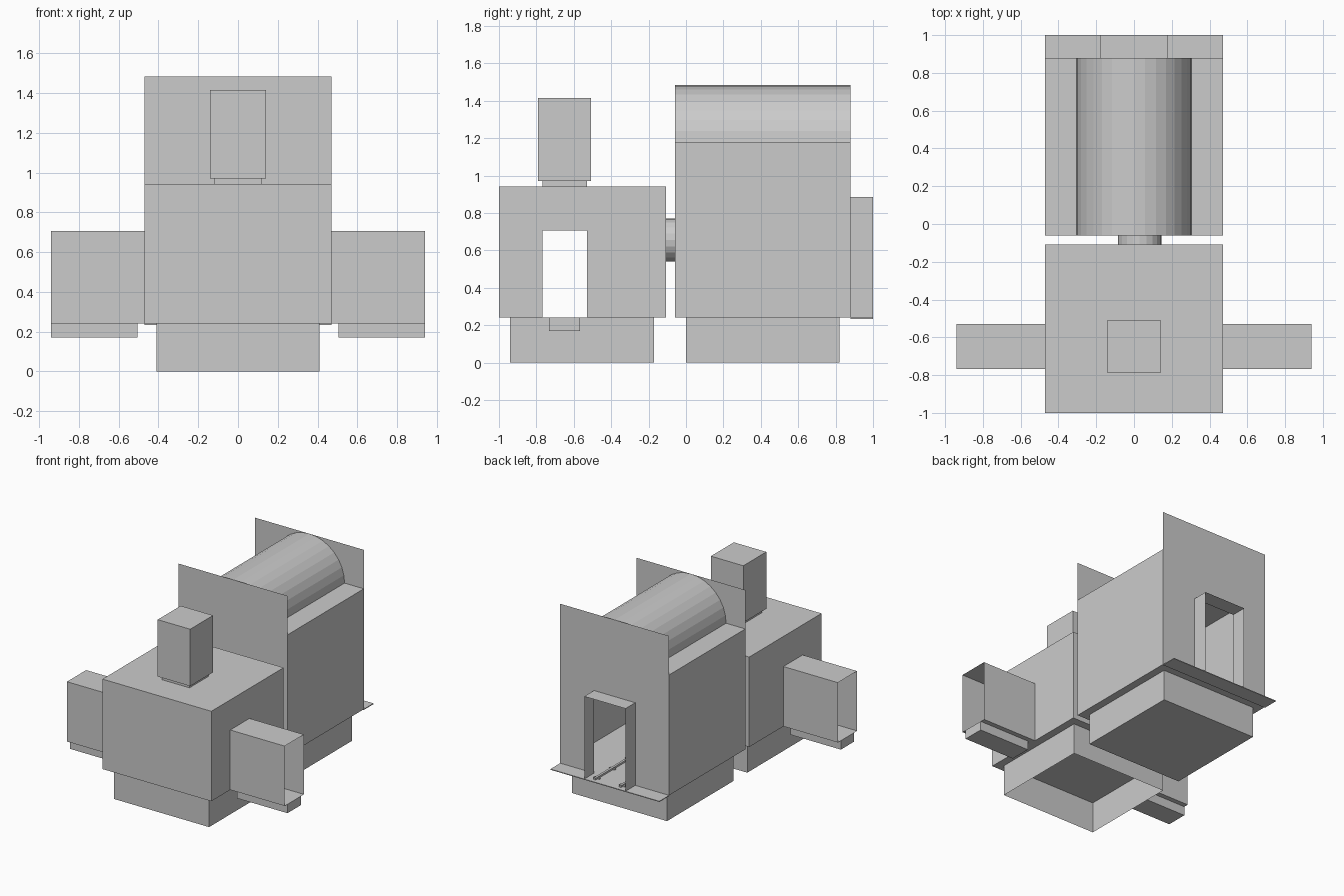
import bpy, bmesh, math

if "Cube" in bpy.data.objects:
    bpy.data.objects.remove(bpy.data.objects["Cube"])

grey = bpy.data.materials.new("plain_grey")
grey.diffuse_color = (0.6, 0.6, 0.6, 1)
grey.use_nodes = True
grey.node_tree.nodes["Principled BSDF"].inputs["Base Color"].default_value = grey.diffuse_color


def make(name, faces):
    """Mesh object from a list of polygons (each a list of points)."""
    bm = bmesh.new()
    for f in faces:
        bm.faces.new([bm.verts.new(p) for p in f])
    bmesh.ops.remove_doubles(bm, verts=bm.verts, dist=1e-5)
    bmesh.ops.recalc_face_normals(bm, faces=bm.faces)
    me = bpy.data.meshes.new(name)
    bm.to_mesh(me)
    bm.free()
    me.materials.append(grey)
    ob = bpy.data.objects.new(name, me)
    bpy.context.collection.objects.link(ob)
    return ob


def box_faces(x0, x1, y0, y1, z0, z1, skip=""):
    """Box sides; skip letters: l r (x), f b (y), d u (z)."""
    q = {
        "l": [(x0, y0, z0), (x0, y0, z1), (x0, y1, z1), (x0, y1, z0)],
        "r": [(x1, y0, z0), (x1, y1, z0), (x1, y1, z1), (x1, y0, z1)],
        "f": [(x0, y0, z0), (x1, y0, z0), (x1, y0, z1), (x0, y0, z1)],
        "b": [(x0, y1, z0), (x0, y1, z1), (x1, y1, z1), (x1, y1, z0)],
        "d": [(x0, y0, z0), (x0, y1, z0), (x1, y1, z0), (x1, y0, z0)],
        "u": [(x0, y0, z1), (x1, y0, z1), (x1, y1, z1), (x0, y1, z1)],
    }
    return [f for k, f in q.items() if k not in skip]


def arch(a0, a1, h0, b0, b1, h1, z0, place):
    """Wall a0..a1 up to h0 with a doorway b0..b1 up to h1."""
    pts = [(a0, z0), (b0, z0), (b0, h1), (b1, h1), (b1, z0), (a1, z0), (a1, h0), (a0, h0)]
    return [place(a, z) for a, z in pts]


def tube(name, cx, cz, r, y0, y1, n, a0, a1):
    """Open round shell running along y."""
    ring = [(cx + r * math.cos(a0 + (a1 - a0) * i / n),
             cz + r * math.sin(a0 + (a1 - a0) * i / n)) for i in range(n + 1)]
    return make(name, [[(p[0], y0, p[1]), (q[0], y0, q[1]), (q[0], y1, q[1]), (p[0], y1, p[1])]
                       for p, q in zip(ring, ring[1:])])


W, Z = 0.47, 0.24

# Front chamber: hollow, with doorways through both sides
front = box_faces(-W, W, -1.0, -0.108, Z, 0.942, "lr")
for x in (-W, W):
    front.append(arch(-1.0, -0.108, 0.942, -0.767, -0.53, 0.707, Z, lambda a, z, x=x: (x, a, z)))
make("front_chamber", front)
make("front_base", box_faces(-0.41, 0.41, -0.942, -0.17, 0, Z, "du"))

# Side passages with supports beneath
for name, s in (("left", -1), ("right", 1)):
    a, b = sorted((s * W, s * 0.94))
    make(name + "_passage", box_faces(a, b, -0.767, -0.53, Z, 0.707, "lr"))
    a, b = sorted((s * 0.505, s * 0.94))
    make(name + "_passage_support", box_faces(a, b, -0.732, -0.567, 0.17, Z))

# Tower on the roof
make("tower_neck", box_faces(-0.118, 0.118, -0.767, -0.53, 0.942, 0.97, "du"))
make("tower", box_faces(-0.14, 0.14, -0.79, -0.507, 0.97, 1.414))

# Rear hall with tall end walls, doorway at the back
rear = box_faces(-W, W, -0.06, 0.88, Z, 1.18, "fb")
make("rear_hall", rear)
make("hall_front_wall", [[(-W, -0.06, Z), (W, -0.06, Z), (W, -0.06, 1.484), (-W, -0.06, 1.484)]])
make("hall_back_wall", [arch(-W, W, 1.484, -0.178, 0.178, 0.885, Z, lambda a, z: (a, 0.88, z))])
make("rear_base", box_faces(-0.41, 0.41, 0.0, 0.82, 0, Z))

# Barrel roof and connecting pipe
tube("barrel_roof", 0, 1.18, 0.304, -0.06, 0.88, 16, 0, math.pi)
tube("connecting_pipe", 0.03, 0.655, 0.115, -0.108, -0.06, 20, 0, 2 * math.pi)

# Porch hood and step
make("door_hood", box_faces(-0.178, 0.178, 0.88, 1.0, Z, 0.885, "fbd"))
make("door_step", box_faces(-W, W, 0.88, 1.0, 0.234, Z))

# Floor rails with small cross clips
for name, x in (("left", -0.11), ("right", 0.11)):
    rail = box_faces(x - 0.009, x + 0.009, 0.3, 0.97, 0.241, 0.255)
    make(name + "_floor_rail", rail)
    for i, y in enumerate((0.55, 0.75, 0.94)):
        make(f"{name}_rail_clip_{i}", box_faces(x - 0.025, x + 0.025, y - 0.008, y + 0.008, 0.241, 0.25))
